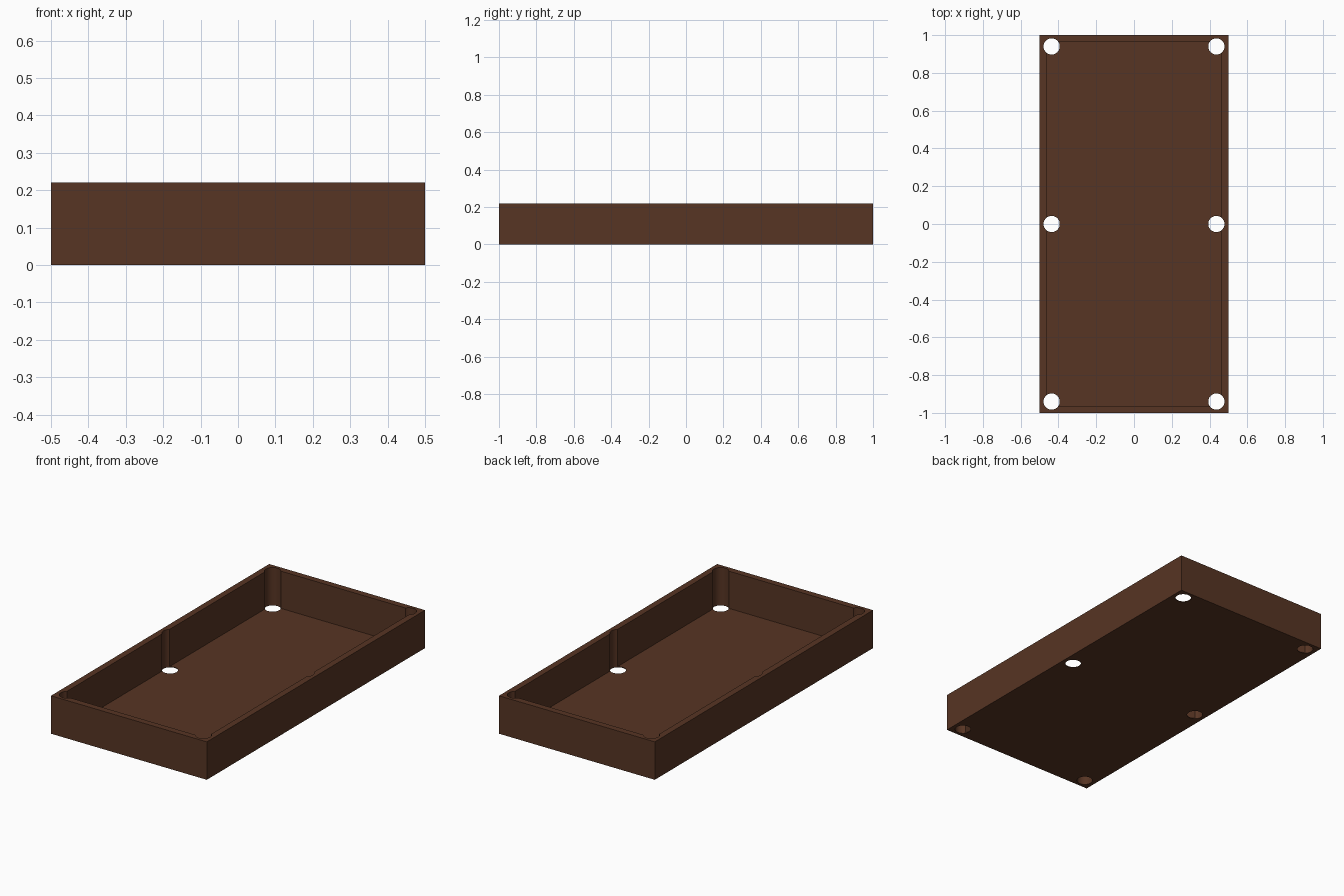
import bpy

if "Cube" in bpy.data.objects:
    bpy.data.objects.remove(bpy.data.objects["Cube"])

W, L, H = 1.0, 2.0, 0.22      # outer size
WALL, FLOOR = 0.037, 0.004    # wall and floor thickness
HOLE_R = 0.043

wood = bpy.data.materials.new("dark brown wood")
wood.diffuse_color = (0.095, 0.035, 0.017, 1)
wood.use_nodes = True
wood.node_tree.nodes["Principled BSDF"].inputs["Base Color"].default_value = wood.diffuse_color


def box(name, size, z0):
    bpy.ops.mesh.primitive_cube_add(size=1, location=(0, 0, z0 + size[2] / 2))
    ob = bpy.context.object
    ob.name = name
    ob.scale = size
    bpy.ops.object.transform_apply(location=True, rotation=False, scale=True)
    ob.data.materials.append(wood)
    return ob


def cut(target, cutter):
    cutter.hide_render = True
    mod = target.modifiers.new("cut", 'BOOLEAN')
    mod.operation = 'DIFFERENCE'
    mod.solver = 'EXACT'
    mod.object = cutter
    bpy.context.view_layer.objects.active = target
    bpy.ops.object.modifier_apply(modifier=mod.name)
    bpy.data.objects.remove(cutter, do_unlink=True)


# Open tray: solid block hollowed from above
tray = box("tray", (W, L, H), 0)
cut(tray, box("cavity_cutter", (W - 2 * WALL, L - 2 * WALL, H), FLOOR))

# Six round holes through the floor, notching the walls to the rim
for x in (-0.436, 0.436):
    for y in (-0.94, 0, 0.94):
        bpy.ops.mesh.primitive_cylinder_add(
            vertices=32, radius=HOLE_R, depth=1, location=(x, y, H / 2))
        drill = bpy.context.object
        drill.name = "hole_cutter"
        drill.data.materials.append(wood)
        cut(tray, drill)

# Smooth hole sides, sharp box edges
bpy.ops.object.select_all(action='DESELECT')
tray.select_set(True)
bpy.context.view_layer.objects.active = tray
bpy.ops.object.shade_smooth_by_angle()
